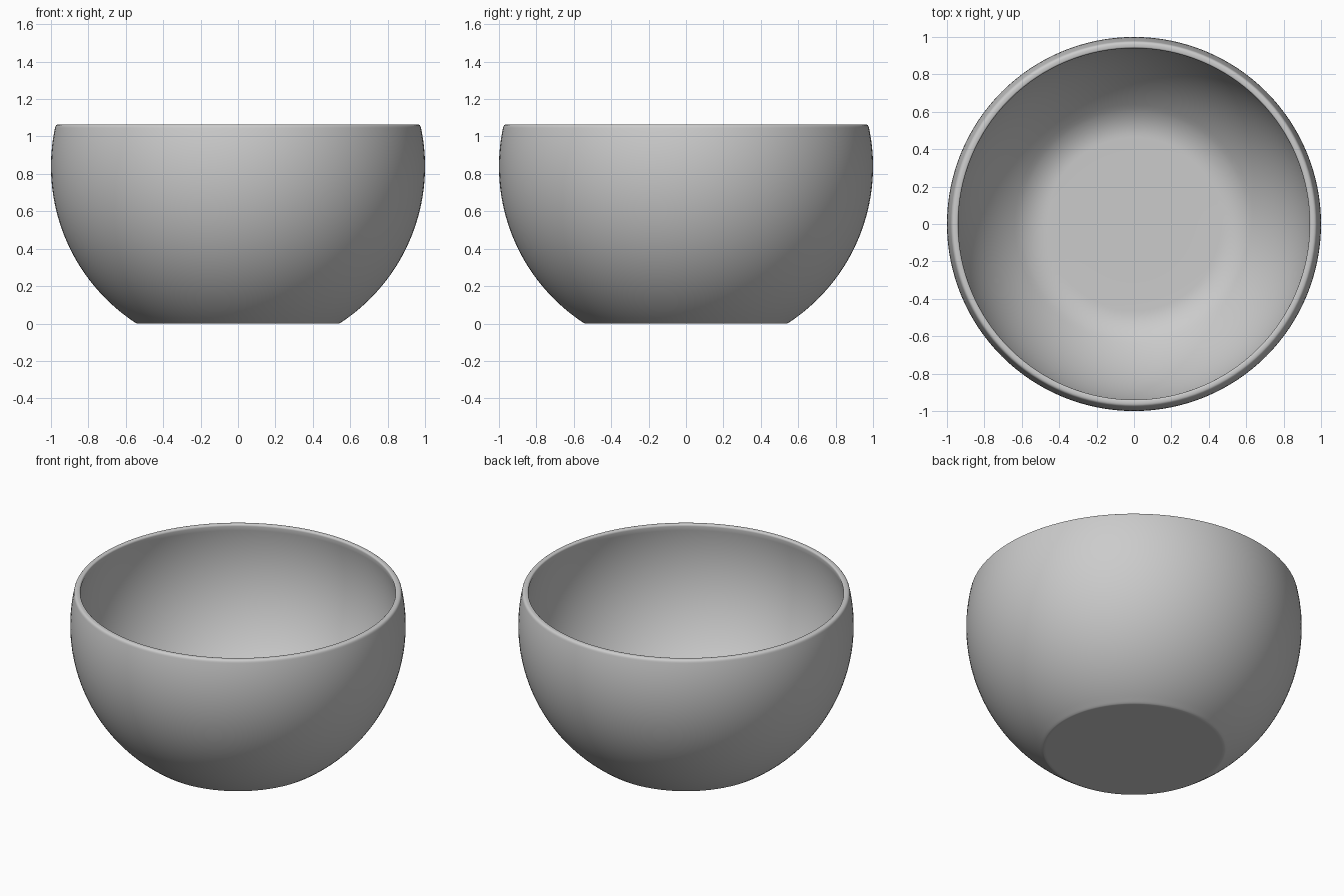
import bpy, bmesh
from math import sin, cos, pi, sqrt, asin

if "Cube" in bpy.data.objects:
    bpy.data.objects.remove(bpy.data.objects["Cube"])

SEG = 128
CZ = 0.84   # height of the sphere centre


def arc(r, z0, z1, n):
    """Points (radius, z) along a sphere of radius r between two heights."""
    a0, a1 = asin((z0 - CZ) / r), asin((z1 - CZ) / r)
    return [(r * cos(a0 + (a1 - a0) * i / n), CZ + r * sin(a0 + (a1 - a0) * i / n))
            for i in range(n + 1)]


def blend(p, c, q, n=6):
    """Rounded corner from p to q, pulled toward c."""
    return [tuple((1 - t)**2 * p[k] + 2 * t * (1 - t) * c[k] + t * t * q[k] for k in (0, 1))
            for t in (i / n for i in range(n + 1))]


def lathe(name, profile):
    bm = bmesh.new()
    rings = []
    for r, z in profile:
        rings.append([bm.verts.new((r * cos(2 * pi * i / SEG), r * sin(2 * pi * i / SEG), z))
                      for i in range(SEG)])
    for a, b in zip(rings, rings[1:]):
        for i in range(SEG):
            j = (i + 1) % SEG
            bm.faces.new((a[i], a[j], b[j], b[i]))
    bm.faces.new(rings[0][::-1])    # foot
    bm.faces.new(rings[-1])         # inner floor
    bmesh.ops.recalc_face_normals(bm, faces=bm.faces[:])
    me = bpy.data.meshes.new(name)
    bm.to_mesh(me)
    bm.free()
    ob = bpy.data.objects.new(name, me)
    bpy.context.collection.objects.link(ob)
    return ob


# outer wall, from the flat foot to just below the rim
outer = arc(1.0, 0.012, 1.045, 40)
# inner wall, from below the rim down to the floor fillet
inner = arc(0.963, 1.052, 0.10, 36)
floor_z = 0.045
floor_r = sqrt(0.963**2 - (CZ - floor_z)**2)

profile = [(0.525, 0.0)]
profile += blend((0.540, 0.0), (0.549, 0.003), outer[0], 4)
profile += outer[1:-1]
profile += blend(outer[-1], (0.976, 1.065), (0.958, 1.065))
profile += blend((0.948, 1.065), (0.940, 1.064), inner[0], 4)
profile += inner[1:-1]
profile += blend(inner[-1], (floor_r, floor_z), (floor_r - 0.08, floor_z), 8)
profile += [(0.3, floor_z)]

bowl = lathe("bowl", profile)
bpy.context.view_layer.objects.active = bowl
bowl.select_set(True)
bpy.ops.object.shade_smooth_by_angle(angle=pi / 4)
